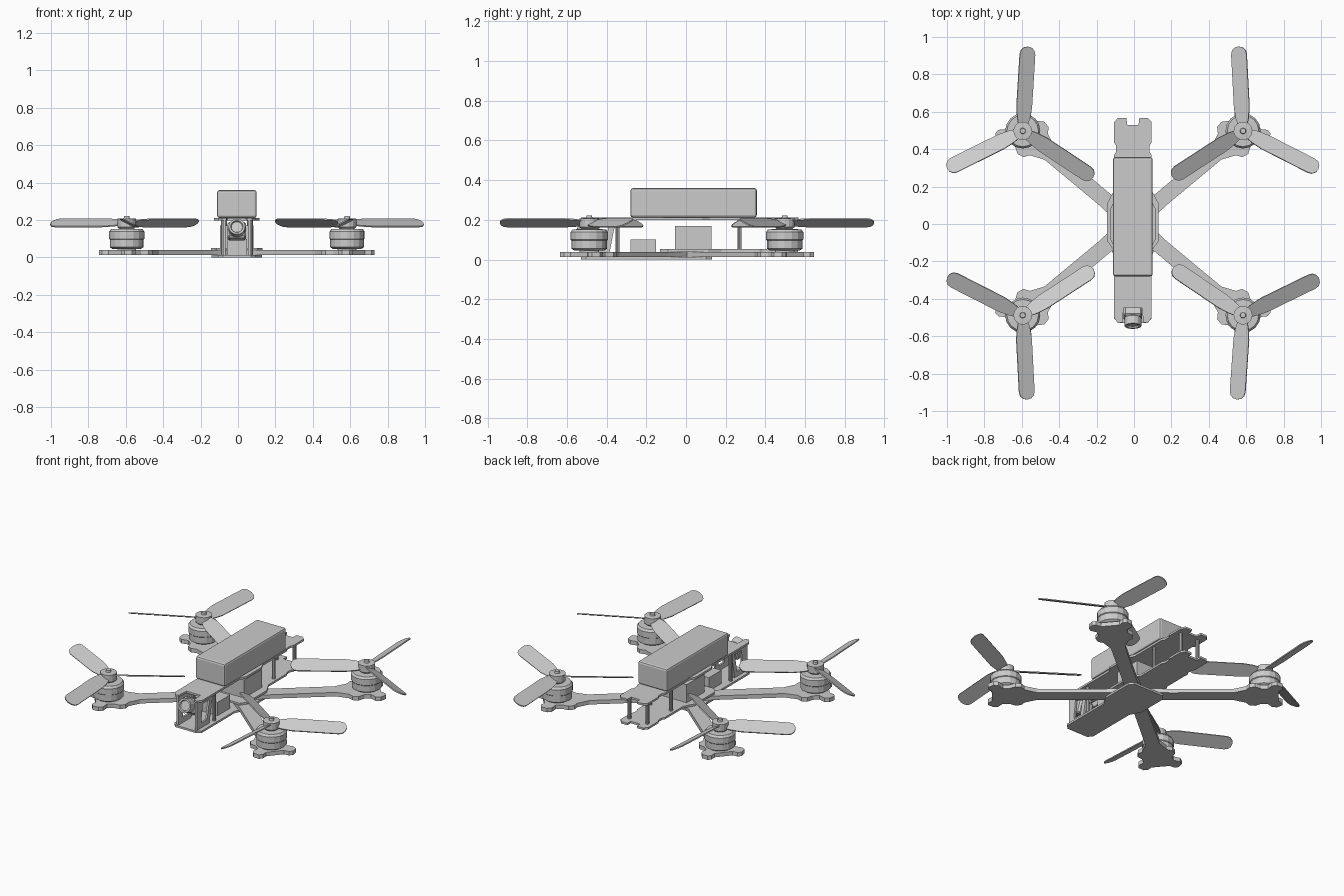
import bpy, bmesh
from math import sin, cos, pi, radians, atan2, hypot
from mathutils import Matrix, Vector

if "Cube" in bpy.data.objects:
    bpy.data.objects.remove(bpy.data.objects["Cube"])

CX, CY = -0.006, 0.005


def finish(bm, name, matrix=None):
    if matrix:
        bm.transform(matrix)
    bmesh.ops.recalc_face_normals(bm, faces=bm.faces)
    me = bpy.data.meshes.new(name)
    bm.to_mesh(me)
    bm.free()
    ob = bpy.data.objects.new(name, me)
    bpy.context.collection.objects.link(ob)
    return ob


def thicken(bm, vec):
    r = bmesh.ops.extrude_face_region(bm, geom=bm.faces[:], use_keep_orig=True)
    vs = [g for g in r['geom'] if isinstance(g, bmesh.types.BMVert)]
    bmesh.ops.translate(bm, verts=vs, vec=vec)


def plate(name, pts, z0, z1, matrix=None):
    bm = bmesh.new()
    bm.faces.new([bm.verts.new((x, y, z0)) for x, y in pts])
    thicken(bm, (0, 0, z1 - z0))
    return finish(bm, name, matrix)


def sym_x(half):
    return half + [(-x, y) for x, y in reversed(half) if x > 1e-5]


def box(name, x, y, z, bevel=0.0):
    bm = bmesh.new()
    bmesh.ops.create_cube(bm, size=1)
    for v in bm.verts:
        for i, (a, b) in enumerate((x, y, z)):
            v.co[i] = a if v.co[i] < 0 else b
    if bevel:
        bmesh.ops.bevel(bm, geom=bm.edges[:], offset=bevel, segments=2,
                        profile=0.5, affect='EDGES')
    return finish(bm, name)


def lathe(name, prof, sides, matrix):
    bm = bmesh.new()
    rings = [[bm.verts.new((r * cos(2 * pi * i / sides), r * sin(2 * pi * i / sides), z))
              for i in range(sides)] for r, z in prof]
    for a, b in zip(rings, rings[1:]):
        for i in range(sides):
            j = (i + 1) % sides
            bm.faces.new((a[i], a[j], b[j], b[i]))
    bm.faces.new(rings[0])
    bm.faces.new(rings[-1])
    return finish(bm, name, matrix)


at = Matrix.Translation
body = at((CX, 0, 0))

# frame plates
plate('bottom_plate', sym_x([(0.075, -0.53), (0.1, -0.505), (0.1, -0.17), (0.135, -0.1),
                             (0.135, 0.1), (0.11, 0.13)]), 0, 0.013, body)
plate('middle_plate', sym_x([(0.11, -0.13), (0.138, -0.09), (0.138, 0.11), (0.1, 0.18),
                             (0.1, 0.37), (0.09, 0.385), (0.09, 0.42), (0.1, 0.435),
                             (0.1, 0.54), (0.08, 0.565), (0.035, 0.565), (0.035, 0.53)]),
      0.039, 0.052, body)
plate('top_plate', sym_x([(0.05, -0.45), (0.055, -0.525), (0.08, -0.53), (0.1, -0.5),
                          (0.1, -0.12), (0.122, -0.08), (0.122, 0.08), (0.1, 0.12),
                          (0.1, 0.37), (0.09, 0.385), (0.09, 0.42), (0.1, 0.435),
                          (0.1, 0.545), (0.08, 0.567), (0.035, 0.567), (0.03, 0.53)]),
      0.198, 0.211, body)

# battery, electronics stack, receiver box
box('battery', (-0.112, 0.1), (-0.28, 0.357), (0.212, 0.36), 0.012)
box('electronics_stack', (-0.095, 0.083), (-0.055, 0.128), (0.052, 0.17))
box('receiver_box', (-0.06, 0.048), (-0.28, -0.15), (0.013, 0.1))

# standoff posts
for s in (-1, 1):
    for y, x, z in ((-0.345, 0.075, 0.012), (0.27, 0.075, 0.05), (0.5, 0.065, 0.05)):
        lathe('standoff_post', [(0.011, z), (0.011, 0.2)], 10, at((CX + s * x, y, 0)))

# camera cage sides with a window
outer = [(-0.52, 0.012), (-0.39, 0.012), (-0.365, 0.14), (-0.35, 0.199), (-0.52, 0.199)]
inner = [(-0.475, 0.045), (-0.415, 0.045), (-0.398, 0.13), (-0.39, 0.165), (-0.46, 0.165)]
for s in (-1, 1):
    bm = bmesh.new()
    o, n = ([bm.verts.new((s * 0.06, y, z)) for y, z in loop] for loop in (outer, inner))
    for i in range(5):
        j = (i + 1) % 5
        bm.faces.new((o[i], o[j], n[j], n[i]))
    thicken(bm, (s * 0.013, 0, 0))
    finish(bm, 'camera_cage_side', body)

# camera, tilted slightly upward
tilt = at((CX, -0.475, 0.14)) @ Matrix.Rotation(radians(70), 4, 'X')
lathe('camera_lens', [(0.03, -0.02), (0.036, 0.02), (0.045, 0.03), (0.045, 0.075),
                      (0.034, 0.075), (0.03, 0.066)], 14, tilt)
bm = bmesh.new()
bmesh.ops.create_cube(bm, size=1, matrix=Matrix.Diagonal((0.1, 0.09, 0.06, 1)))
bmesh.ops.bevel(bm, geom=bm.edges[:], offset=0.01, segments=1, affect='EDGES')
finish(bm, 'camera_body', tilt)

# arm outline, half of it, along the arm (u) and across (v)
HALF = [(0.06, 0.05), (0.2, 0.042), (0.58, 0.043), (0.655, 0.075), (0.675, 0.105),
        (0.71, 0.112), (0.745, 0.09), (0.785, 0.09), (0.81, 0.125), (0.84, 0.13),
        (0.872, 0.105), (0.872, 0.08), (0.848, 0.055), (0.848, 0.02)]
ARM = HALF + [(u, -v) for u, v in reversed(HALF)]


def propeller(name, x, y, start, hand):
    # three flat pitched blades with rounded tips
    bm = bmesh.new()
    side = [(0.02, 0.022), (0.07, 0.034), (0.13, 0.041), (0.41, 0.041)]
    tip = [(0.412 + 0.04 * cos(a), 0.041 * sin(a)) for a in
           (radians(d) for d in (60, 30, 0, -30, -60))]
    outline = side + tip + [(u, -v) for u, v in reversed(side)]
    for k in range(3):
        a = radians(start + 120 * k)
        e, f = Vector((cos(a), sin(a), 0)), Vector((-sin(a), cos(a), 0))
        up = Vector((0, 0, 1))
        n = up - f * hand * 0.5
        rings = [[bm.verts.new(e * u + f * v + up * (hand * v * 0.5) + n * d)
                  for u, v in outline] for d in (-0.003, 0.003)]
        m = len(outline)
        for r in rings:
            bm.faces.new(r)
        for i in range(m):
            j = (i + 1) % m
            bm.faces.new((rings[0][i], rings[0][j], rings[1][j], rings[1][i]))
    finish(bm, name, at((x, y, 0.185)))


# arms, motors and propellers at the four corners
corners = [('front_left', -1, -1, -87, -1), ('front_right', 1, -1, -94, 1),
           ('back_left', -1, 1, 86.5, 1), ('back_right', 1, 1, 93, -1)]
for tag, sx, sy, start, hand in corners:
    dx, dy = sx * 0.589, sy * 0.4925
    x, y = CX + dx, CY + dy
    plate(tag + '_arm', ARM, 0.013, 0.039,
          at((CX, CY, 0)) @ Matrix.Rotation(atan2(dy, dx), 4, 'Z'))
    pos = at((x, y, 0))
    lathe(tag + '_motor_base', [(0.05, 0.036), (0.05, 0.06)], 12, pos)
    lathe(tag + '_motor_bell', [(0.075, 0.045), (0.09, 0.055), (0.09, 0.096), (0.094, 0.1),
                                (0.094, 0.138), (0.084, 0.152), (0.05, 0.153)], 16, pos)
    lathe(tag + '_hub', [(0.036, 0.15), (0.05, 0.163), (0.05, 0.207), (0.016, 0.209),
                         (0.014, 0.222)], 14, pos)
    propeller(tag + '_propeller', x, y, start, hand)
